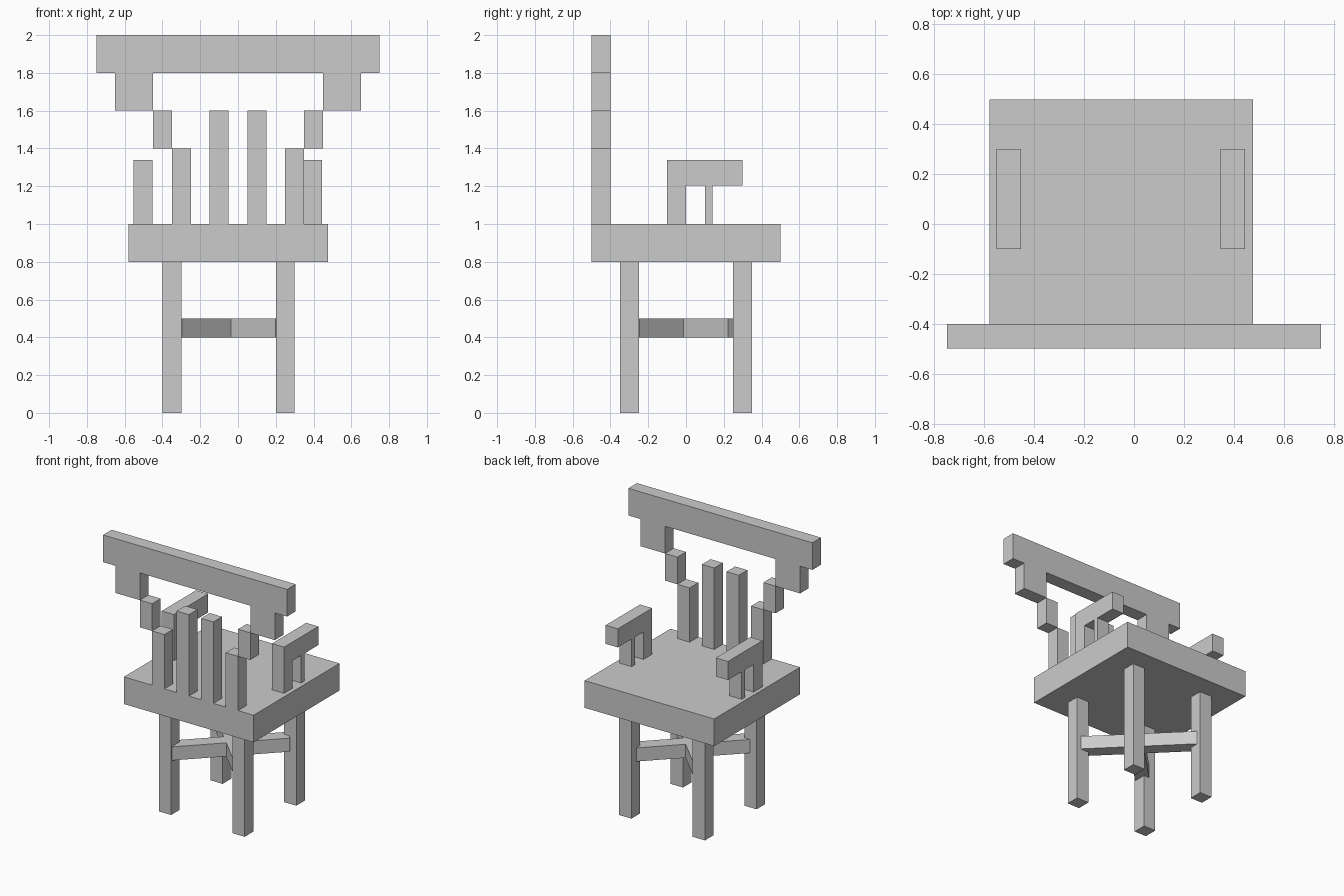
import bpy, bmesh
from math import radians
from mathutils import Matrix, Vector

if "Cube" in bpy.data.objects:
    bpy.data.objects.remove(bpy.data.objects["Cube"])


def box(name, x, y, z, turn=0):
    """Box spanning the (min, max) ranges, optionally turned about its own vertical axis."""
    centre = Vector([(r[0] + r[1]) / 2 for r in (x, y, z)])
    size = [r[1] - r[0] for r in (x, y, z)]
    bm = bmesh.new()
    bmesh.ops.create_cube(bm, size=1, matrix=Matrix.Diagonal((*size, 1)))
    mesh = bpy.data.meshes.new(name)
    bm.to_mesh(mesh)
    bm.free()
    obj = bpy.data.objects.new(name, mesh)
    obj.location = centre
    obj.rotation_euler.z = radians(turn)
    bpy.context.collection.objects.link(obj)
    return obj


# Seat, slightly off centre
box("seat", (-0.58, 0.477), (-0.5, 0.5), (0.8, 1.0))

# Four legs
for side, x in (("left", -0.4), ("right", 0.2)):
    for end, y in (("front", -0.35), ("back", 0.25)):
        box(f"{end}_{side}_leg", (x, x + 0.1), (y, y + 0.1), (0, 0.8))

# Crossed stretchers between the legs
for name, y, turn in (("stretcher_a", -0.025, 45), ("stretcher_b", 0.0, -45)):
    box(name, (-0.45, 0.35), (y - 0.05, y + 0.05), (0.4, 0.5), turn)

# Backrest: top rail, stepped supports and spindles
BACK = (-0.5, -0.4)
box("top_rail", (-0.75, 0.75), BACK, (1.8, 2.0))
back_parts = (
    ("rail_bracket", 0.45, 0.65, 1.6, 1.8),
    ("step_block", 0.35, 0.45, 1.4, 1.6),
    ("outer_spindle", 0.25, 0.35, 1.0, 1.4),
    ("inner_spindle", 0.05, 0.15, 1.0, 1.6),
)
for name, x0, x1, z0, z1 in back_parts:
    box("left_" + name, (-x1, -x0), BACK, (z0, z1))
    box("right_" + name, (x0, x1), BACK, (z0, z1))

# Armrests, each on a thick and a thin post
for side, x in (("left", -0.552), ("right", 0.346)):
    span = (x, x + 0.099)
    box(side + "_armrest", span, (-0.1, 0.3), (1.203, 1.34))
    box(side + "_arm_post", span, (-0.1, 0.0), (1.0, 1.203))
    box(side + "_thin_arm_post", span, (0.1, 0.14), (1.0, 1.203))
